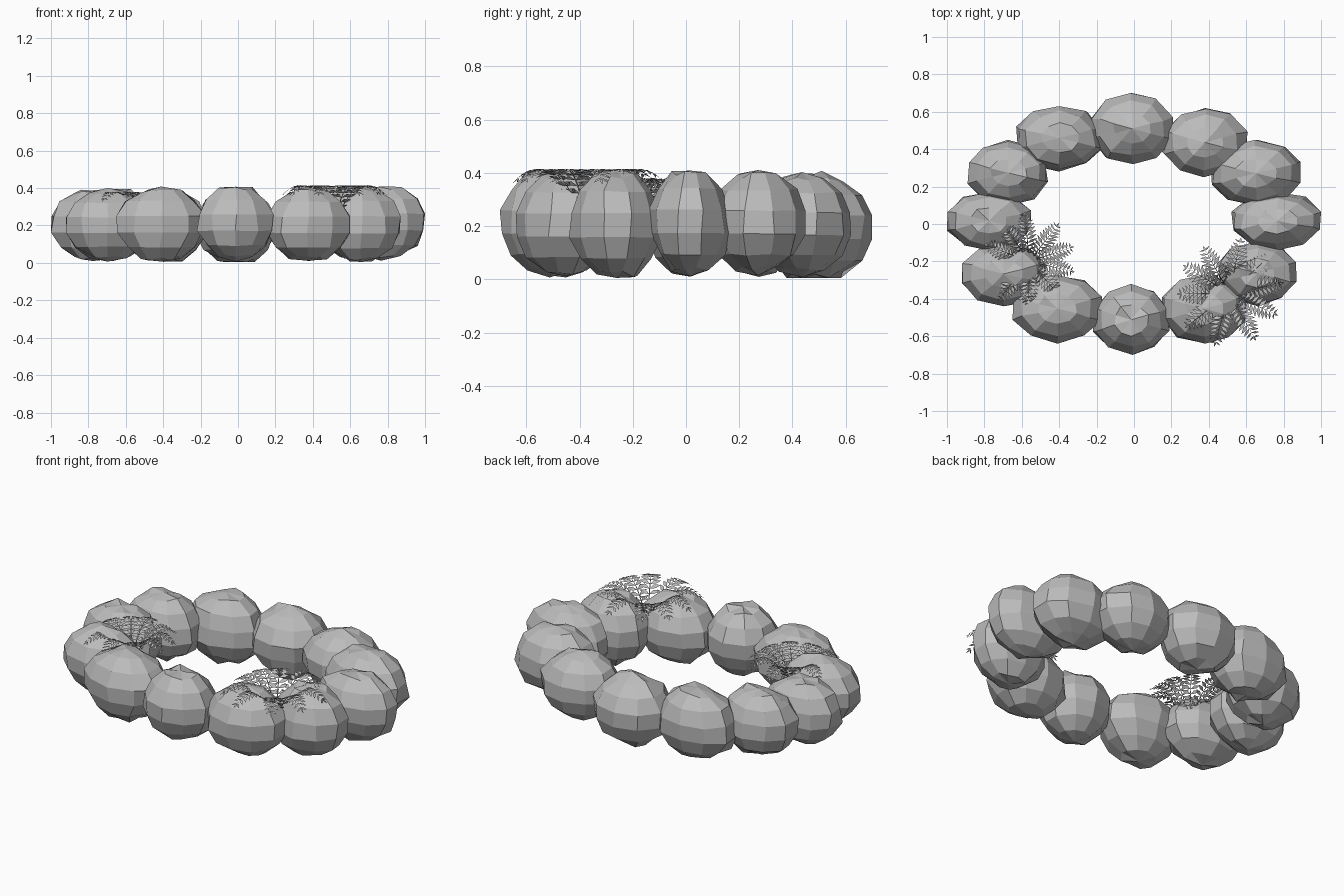
import bpy
import bmesh
import math
import random
from mathutils import Vector

random.seed(4)

old = bpy.data.objects.get("Cube")
if old:
    bpy.data.objects.remove(old, do_unlink=True)

# One stone grey for everything
grey = bpy.data.materials.new("stone_grey")
grey.use_nodes = True
colour = (0.5, 0.5, 0.5, 1)
grey.diffuse_color = colour
grey.node_tree.nodes["Principled BSDF"].inputs["Base Color"].default_value = colour


def finish(bm, name):
    mesh = bpy.data.meshes.new(name)
    bm.to_mesh(mesh)
    bm.free()
    mesh.materials.append(grey)
    obj = bpy.data.objects.new(name, mesh)
    bpy.context.collection.objects.link(obj)
    return obj


def add_rock(name, x0, x1, y0, y1):
    """Faceted, slightly uneven boulder filling the given footprint."""
    bm = bmesh.new()
    bmesh.ops.create_uvsphere(bm, u_segments=10, v_segments=7, radius=1)
    for v in bm.verts:
        # Rough dimpled poles, gentler unevenness around the sides
        polar = abs(v.co.z) > 0.85
        rough = 0.07 if polar else 0.03
        v.co *= 1 + random.uniform(-rough, rough)
        if not polar:
            v.co.x += random.uniform(-0.04, 0.04)
            v.co.y += random.uniform(-0.04, 0.04)
    limits = ((x0, x1), (y0, y1), (random.uniform(0, 0.015), random.uniform(0.39, 0.415)))
    for axis, (low, high) in enumerate(limits):
        values = [v.co[axis] for v in bm.verts]
        small, span = min(values), max(values) - min(values)
        for v in bm.verts:
            v.co[axis] = low + (v.co[axis] - small) / span * (high - low)
    return finish(bm, name)


# Oval ring of boulders: footprint of each one, anticlockwise from the left
footprints = [
    (0.52, 1.0, -0.14, 0.17), (0.41, 0.89, 0.1, 0.45), (0.15, 0.61, 0.25, 0.62),
    (-0.23, 0.21, 0.32, 0.7), (-0.63, -0.17, 0.28, 0.63), (-0.89, -0.46, 0.1, 0.45),
    (-1.0, -0.55, -0.14, 0.17), (-0.92, -0.46, -0.44, -0.09), (-0.65, -0.17, -0.64, -0.27),
    (-0.22, 0.19, -0.7, -0.32), (0.15, 0.6, -0.64, -0.27), (0.45, 0.87, -0.44, -0.09),
]
for number, footprint in enumerate(footprints):
    add_rock(f"ring_rock_{number + 1}", *footprint)


def arch(t):
    """Side profile of a frond: rises steeply, then spreads and nods."""
    return 0.27 * t ** 1.15, 0.23 * math.sin(t * 2.0) - 0.02 * t ** 4


def add_fern(name, centre, size, fronds, turn):
    bm = bmesh.new()
    steps = 13
    for i in range(fronds):
        angle = turn + math.tau * i / fronds + random.uniform(-0.1, 0.1)
        out = Vector((math.cos(angle), math.sin(angle), 0))
        side = Vector((-out.y, out.x, 0))
        reach = size * random.uniform(0.93, 1.05)

        def point(t):
            r, h = arch(t)
            return centre + out * r * reach + Vector((0, 0, h * size))

        # Thin ridged stem
        rows = []
        for k in range(steps + 1):
            t = k / steps
            p, w = point(t), 0.004 * (1.1 - t) * size
            drop = Vector((0, 0, -w))
            rows.append([bm.verts.new(q) for q in (p - side * w, p - drop, p + side * w)])
        for a, b in zip(rows, rows[1:]):
            for j in range(3):
                n = (j + 1) % 3
                bm.faces.new((a[j], a[n], b[n], b[j]))

        # Pairs of pointed leaflets, longest past the middle, plus one at the tip
        for k in range(2, steps + 1):
            t = k / steps
            p = point(t)
            along = (point(t + 0.02) - p).normalized()
            length = size * 0.068 * math.sin(math.pi * (0.12 + 0.74 * t)) ** 0.8
            for sign in (-1, 1):
                aim = (side * sign * 0.88 + along * 0.48).normalized()
                across = along.cross(side).cross(aim).normalized()
                width = across * length * 0.17
                nod = Vector((0, 0, -0.12 * length))
                shape = (p, p + aim * length * 0.45 + width,
                         p + aim * length + nod, p + aim * length * 0.45 - width)
                bm.faces.new([bm.verts.new(q) for q in shape])
        tip, along = point(1), (point(1) - point(0.95)).normalized()
        w = side * 0.006 * size
        bm.faces.new([bm.verts.new(q) for q in (
            tip, tip + along * 0.015 + w, tip + along * 0.035, tip + along * 0.015 - w)])
    return finish(bm, name)


# Two ferns growing out of the gaps at the front of the ring
add_fern("left_fern", Vector((0.51, -0.37, 0.19)), 1.0, 10, 0.1)
add_fern("right_fern", Vector((-0.56, -0.2, 0.18)), 0.89, 10, 0.35)
